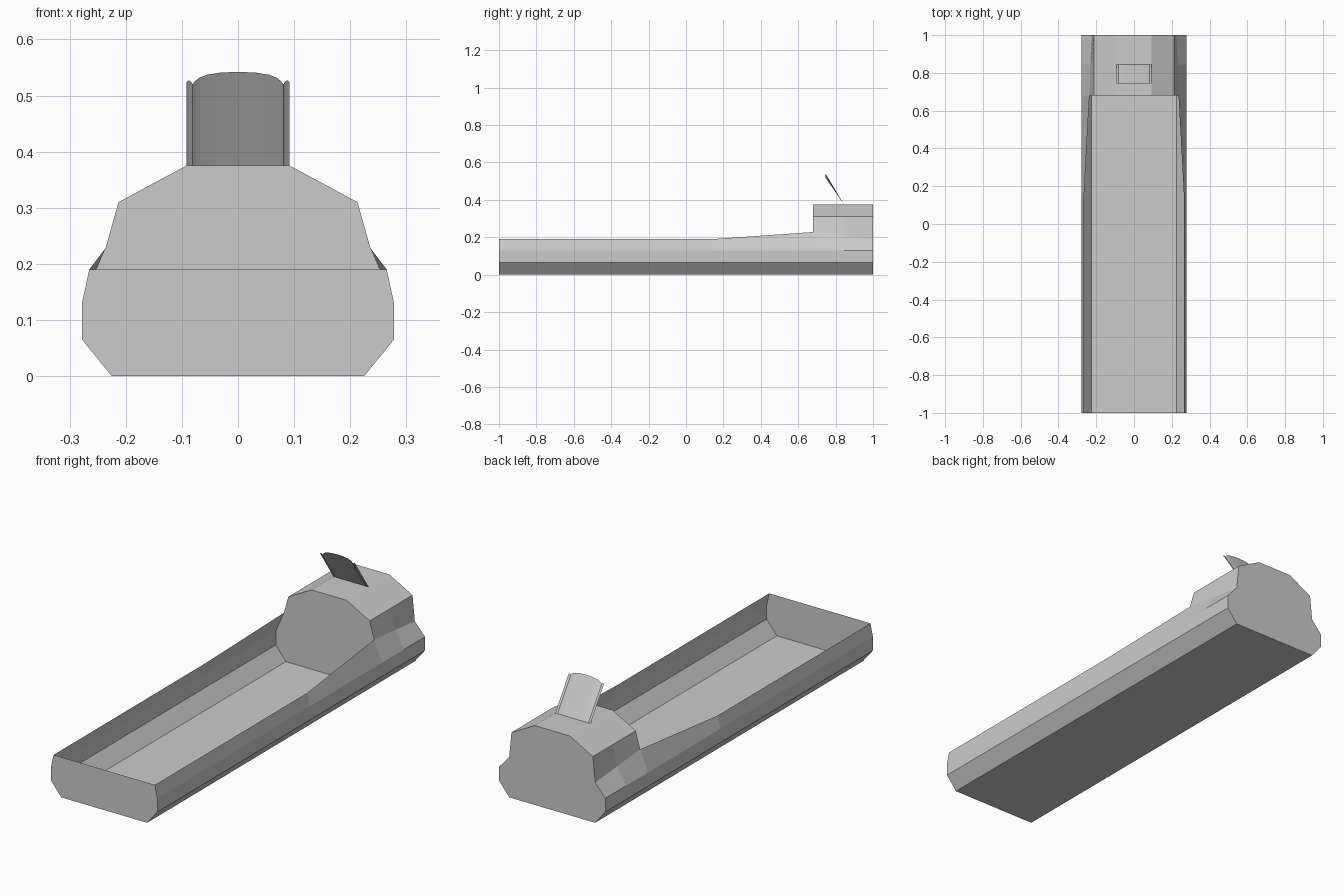
import bpy, bmesh

if "Cube" in bpy.data.objects:
    bpy.data.objects.remove(bpy.data.objects["Cube"])

def mirrored(half):
    """Full profile from a right-hand half listed bottom to top: right top, under, left top."""
    return list(reversed(half)) + [(-x, z) for x, z in half]

def loft(name, sections, closed=False, caps=()):
    """Skin (y, profile) sections; cap the listed section indices."""
    bm = bmesh.new()
    rings = [[bm.verts.new((x, y, z)) for x, z in prof] for y, prof in sections]
    n = len(rings[0])
    for a, b in zip(rings, rings[1:]):
        for i in range(n if closed else n - 1):
            j = (i + 1) % n
            bm.faces.new((a[i], b[i], b[j], a[j]))
    for c in caps:
        ring = rings[c]
        bm.faces.new(ring if c == 0 else list(reversed(ring)))
    # outward-facing sheet: the underside must look down
    bm.normal_update()
    low = min(bm.faces, key=lambda f: f.calc_center_median().z)
    if low.normal.z > 0:
        bmesh.ops.reverse_faces(bm, faces=bm.faces[:])
    me = bpy.data.meshes.new(name)
    bm.to_mesh(me)
    bm.free()
    ob = bpy.data.objects.new(name, me)
    bpy.context.collection.objects.link(ob)
    return ob

lower = [(0.225, 0.0), (0.278, 0.065), (0.278, 0.13)]
upper = [(0.213, 0.31), (0.092, 0.375)]

# Open trough with thin walls, rim rising towards the block
low_rim = mirrored(lower + [(0.265, 0.19)])
high_rim = mirrored(lower + [(0.236, 0.228)])
loft("trough", [(-1, low_rim), (0.14, low_rim), (0.68, high_rim)], caps=(0,))

# Raised rear block, its waist pinching in towards the back
waist = [(0.68, (0.236, 0.228)), (0.845, (0.231, 0.209)), (1.0, (0.225, 0.19))]
loft("rear_block", [(y, mirrored(lower + [w] + upper)) for y, w in waist],
     closed=True, caps=(0, 2))

# Tilted sight leaf: straight at the foot, arched along the top edge
half = [(0.0, 0.542), (0.03, 0.541), (0.055, 0.537), (0.068, 0.532), (0.076, 0.526),
        (0.081, 0.520), (0.084, 0.525), (0.088, 0.527), (0.092, 0.523)]
arch = [(-x, z) for x, z in reversed(half[1:])] + half
bm = bmesh.new()
foot = [bm.verts.new((x, 0.845, 0.375)) for x, z in arch]
top = [bm.verts.new((x, 0.745, z)) for x, z in arch]
for i in range(len(arch) - 1):
    bm.faces.new((foot[i], foot[i + 1], top[i + 1], top[i]))
me = bpy.data.meshes.new("tilted_leaf")
bm.to_mesh(me)
bm.free()
leaf = bpy.data.objects.new("tilted_leaf", me)
bpy.context.collection.objects.link(leaf)
